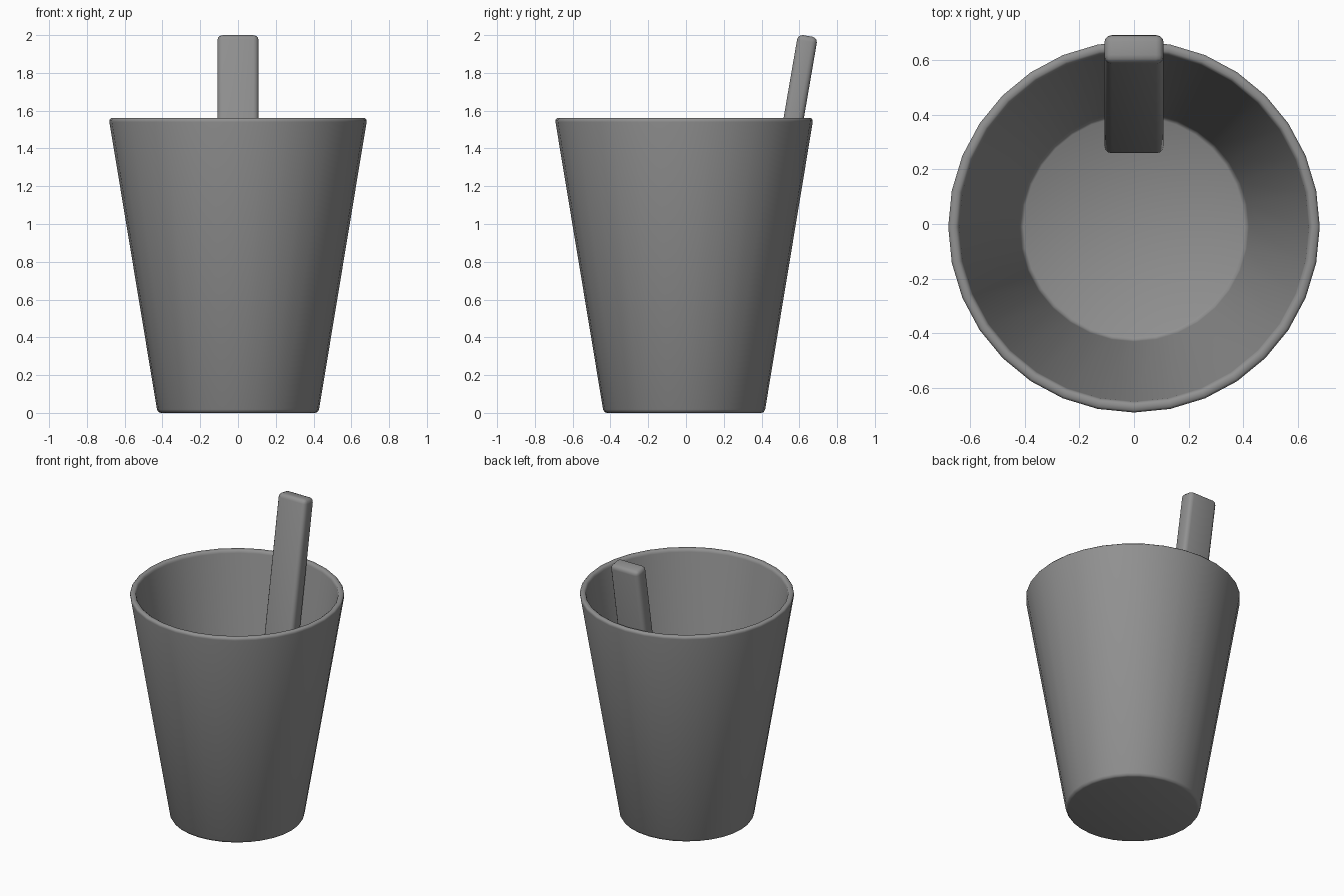
import bpy, bmesh, math
from mathutils import Matrix

if "Cube" in bpy.data.objects:
    bpy.data.objects.remove(bpy.data.objects["Cube"])

SIDES = 32

# Dark grey for both parts
dark = bpy.data.materials.new("dark_grey")
dark.diffuse_color = (0.28, 0.28, 0.28, 1)
dark.use_nodes = True
dark.node_tree.nodes["Principled BSDF"].inputs["Base Color"].default_value = dark.diffuse_color


def finish(name, bm, angle):
    bmesh.ops.recalc_face_normals(bm, faces=bm.faces)
    mesh = bpy.data.meshes.new(name)
    bm.to_mesh(mesh)
    bm.free()
    mesh.materials.append(dark)
    ob = bpy.data.objects.new(name, mesh)
    bpy.context.collection.objects.link(ob)
    bpy.ops.object.select_all(action='DESELECT')
    ob.select_set(True)
    bpy.context.view_layer.objects.active = ob
    bpy.ops.object.shade_smooth_by_angle(angle=math.radians(angle))
    return ob


# Cup: tapered hollow profile with rounded rim and base, spun around z
profile = [(0, 0), (0.408, 0), (0.421, 0.004), (0.429, 0.018),
           (0.681, 1.54), (0.681, 1.551), (0.673, 1.56),
           (0.654, 1.56), (0.645, 1.554), (0.641, 1.54),
           (0.421, 0.07), (0.416, 0.05), (0.405, 0.042), (0, 0.04)]
bm = bmesh.new()
verts = [bm.verts.new((r, 0, z)) for r, z in profile]
edges = [bm.edges.new(pair) for pair in zip(verts, verts[1:])]
bmesh.ops.spin(bm, geom=verts + edges, cent=(0, 0, 0), axis=(0, 0, 1),
               angle=math.tau, steps=SIDES, use_duplicate=False)
bmesh.ops.remove_doubles(bm, verts=bm.verts, dist=0.0005)
cup = finish("cup", bm, 60)
cup.location.y = -0.01

# Stirring stick: rounded bar leaning against the back wall
bm = bmesh.new()
bmesh.ops.create_cube(bm, size=1, matrix=Matrix.Diagonal((0.218, 0.106, 1.996, 1)))
bmesh.ops.bevel(bm, geom=bm.edges[:], offset=0.028, segments=3,
                profile=0.5, affect='EDGES')
stick = finish("stick", bm, 40)
stick.location = (0, 0.476, 1.012)
stick.rotation_euler.x = math.radians(-9.75)
